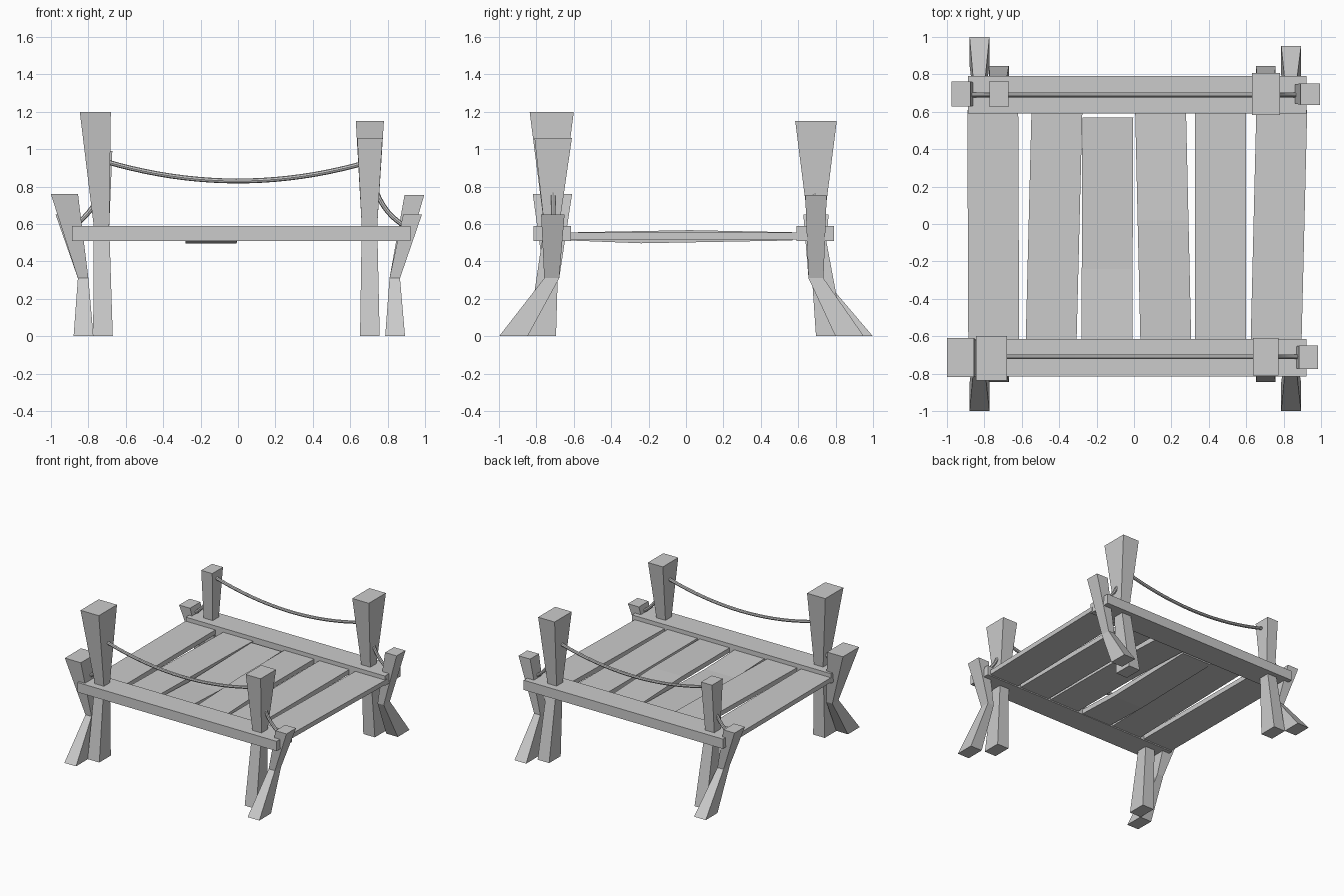
import bpy
import bmesh

cube = bpy.data.objects.get("Cube")
if cube:
    bpy.data.objects.remove(cube, do_unlink=True)

GREY = (0.6, 0.6, 0.6, 1.0)
wood = bpy.data.materials.new("plain grey")
wood.use_nodes = True
wood.diffuse_color = GREY
wood.node_tree.nodes["Principled BSDF"].inputs["Base Color"].default_value = GREY


def loft(name, rings):
    """Solid through a series of four-cornered rings, capped at both ends."""
    bm = bmesh.new()
    loops = [[bm.verts.new(p) for p in ring] for ring in rings]
    for a, b in zip(loops, loops[1:]):
        for i in range(4):
            j = (i + 1) % 4
            bm.faces.new((a[i], a[j], b[j], b[i]))
    bm.faces.new(loops[0])
    bm.faces.new(loops[-1])
    bmesh.ops.recalc_face_normals(bm, faces=bm.faces)
    mesh = bpy.data.meshes.new(name)
    bm.to_mesh(mesh)
    bm.free()
    mesh.materials.append(wood)
    obj = bpy.data.objects.new(name, mesh)
    bpy.context.collection.objects.link(obj)
    return obj


def level(x, y, z, w, d):
    """Horizontal rectangle centred on x, y."""
    return [(x + sx * w / 2, y + sy * d / 2, z)
            for sx, sy in ((-1, -1), (1, -1), (1, 1), (-1, 1))]


def rope(name, points):
    """Smooth round rope through the points."""
    curve = bpy.data.curves.new(name, "CURVE")
    curve.dimensions = "3D"
    curve.bevel_depth = 0.013
    curve.bevel_resolution = 2
    curve.use_fill_caps = True
    spline = curve.splines.new("POLY")
    spline.points.add(len(points) - 1)
    for p, co in zip(spline.points, points):
        p.co = (*co, 1)
    curve.materials.append(wood)
    obj = bpy.data.objects.new(name, curve)
    bpy.context.collection.objects.link(obj)


def sag(start, mid, end, y, steps=14):
    """Parabola passing through start, mid and end in the x-z plane."""
    pts = []
    for i in range(steps + 1):
        t = i / steps
        a, b, c = (1 - t) * (1 - 2 * t), 4 * t * (1 - t), t * (2 * t - 1)
        pts.append((a * start[0] + b * mid[0] + c * end[0], y,
                    a * start[1] + b * mid[1] + c * end[1]))
    return pts


# Side rails
for side, y in (("front", -0.715), ("back", 0.69)):
    loft(side + "_rail", [level(0.017, y, z, 1.81, 0.2) for z in (0.508, 0.588)])

# Tall and short posts: top centre, height and size for each corner
tall_tops = {
    ("front", "right"): (-0.763, -0.718, 1.2, 0.166, 0.236),
    ("front", "left"): (0.705, -0.71, 1.06, 0.135, 0.2),
    ("back", "right"): (-0.722, 0.695, 0.99, 0.1, 0.14),
    ("back", "left"): (0.705, 0.695, 1.15, 0.15, 0.222),
}
short_tops = {
    ("front", "right"): (-0.928, -0.714, 0.76, 0.145, 0.21),
    ("front", "left"): (0.933, -0.712, 0.65, 0.1, 0.125),
    ("back", "right"): (-0.925, 0.695, 0.65, 0.1, 0.135),
    ("back", "left"): (0.943, 0.695, 0.755, 0.105, 0.115),
}
for (end, side), top in tall_tops.items():
    waist_y, foot_y = (-0.718, -0.77) if end == "front" else (0.695, 0.77)
    waist_x, foot_x = (-0.73, -0.722) if side == "right" else (0.703, 0.705)
    loft(f"{end}_{side}_tall_post", [
        level(foot_x, foot_y, 0, 0.105, 0.15),
        level(waist_x, waist_y, 0.59, 0.083, 0.08),
        level(*top)])

for (end, side), top in short_tops.items():
    waist_y, foot_y = (-0.718, -0.923) if end == "front" else (0.695, 0.923)
    if (end, side) == ("back", "left"):
        foot_y = 0.875
    waist_x, foot_x = (-0.828, -0.826) if side == "right" else (0.838, 0.84)
    loft(f"{end}_{side}_short_post", [
        level(foot_x, foot_y, 0, 0.106, 0.152),
        level(waist_x, waist_y, 0.31, 0.056, 0.08),
        level(*top)])

# Deck planks: front x, back x, back end, bend position, bend height, drop
planks = [
    (-0.75, -0.755, 0.61, 0, 0, 0),
    (-0.443, -0.412, 0.61, 0, 0, 0),
    (-0.145, -0.14, 0.57, -0.24, -0.015, 0.005),
    (0.17, 0.142, 0.61, 0.02, 0.012, 0),
    (0.462, 0.462, 0.61, 0, 0, 0),
    (0.76, 0.79, 0.61, 0, 0, 0),
]
for n, (fx, bx, back, bend_y, bend, drop) in enumerate(planks, 1):
    front = -0.625
    stations = []
    for y, lift in ((front, 0), (bend_y, bend), (back, 0)):
        x = fx + (bx - fx) * (y - front) / (back - front)
        lo, hi = 0.517 + lift - drop, 0.555 + lift - drop
        stations.append([(x - 0.136, y, lo), (x + 0.136, y, lo),
                         (x + 0.136, y, hi), (x - 0.136, y, hi)])
    loft(f"deck_plank_{n}", stations)

# Hanging ropes between the posts
for end, y in (("front", -0.71), ("back", 0.69)):
    rope(end + "_long_rope", sag((-0.71, 0.935), (-0.01, 0.83), (0.69, 0.93), y, 20))
    rope(end + "_left_short_rope", sag((0.725, 0.82), (0.79, 0.68), (0.9, 0.585), y))
    rope(end + "_right_short_rope", sag((-0.73, 0.79), (-0.785, 0.68), (-0.88, 0.585), y))

# Smooth ropes: convert to meshes and keep the end caps sharp
ropes = [o for o in bpy.context.scene.objects if o.type == "CURVE"]
bpy.ops.object.select_all(action="DESELECT")
for o in ropes:
    o.select_set(True)
bpy.context.view_layer.objects.active = ropes[0]
bpy.ops.object.convert(target="MESH")
bpy.ops.object.shade_smooth_by_angle()
